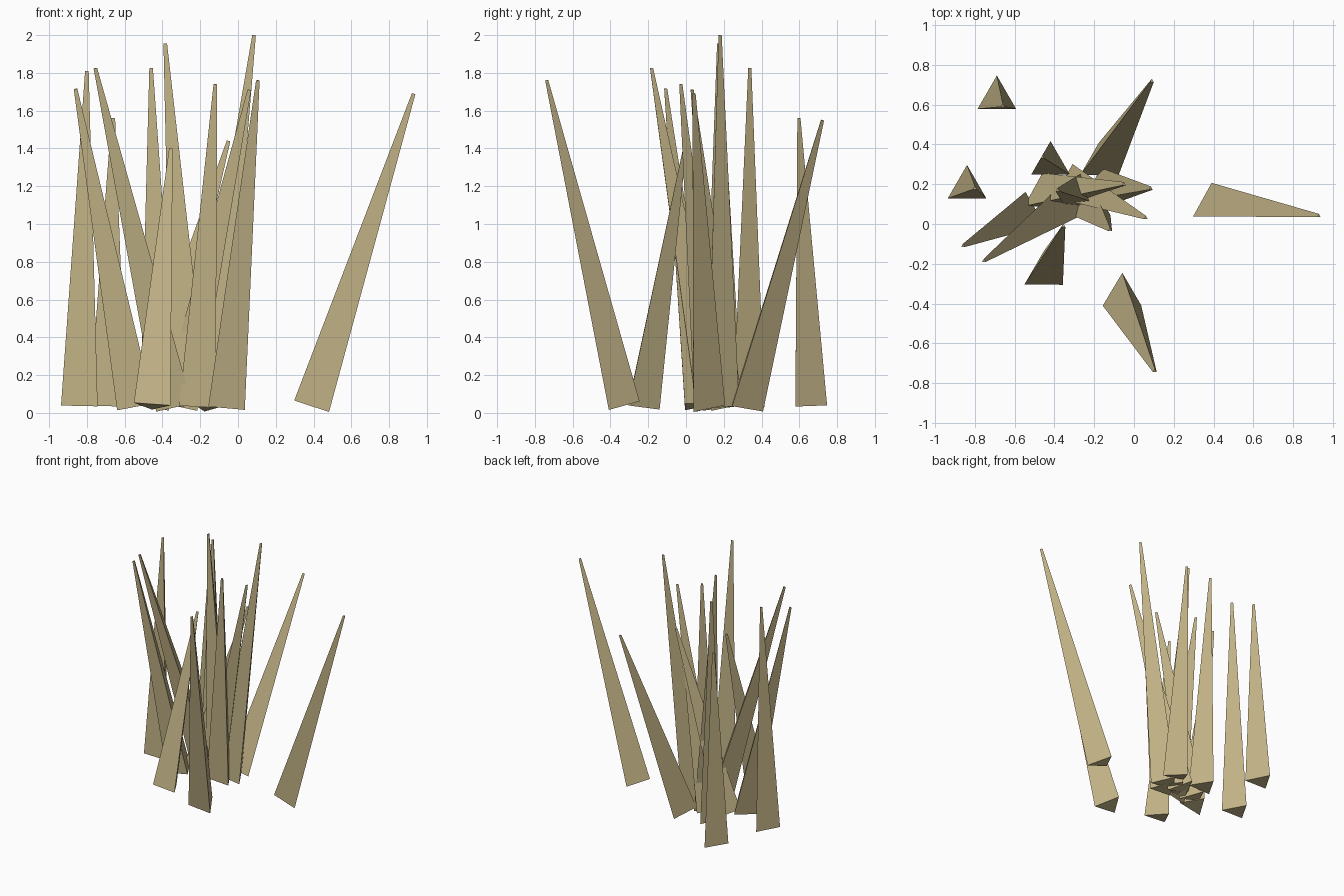
import bpy
import bmesh
from mathutils import Matrix, Vector

cube = bpy.data.objects.get("Cube")
if cube:
    bpy.data.objects.remove(cube)

# Dry straw colour
straw = bpy.data.materials.new("dry_straw")
straw.use_nodes = True
colour = (0.54, 0.45, 0.24, 1)
straw.diffuse_color = colour
straw.node_tree.nodes["Principled BSDF"].inputs["Base Color"].default_value = colour

BASE_RADIUS = 0.112
TIP_RADIUS = 0.011
BASE_HEIGHT = 0.037


def add_blade(name, base, tip):
    """Three-sided tapering blade, leaning from its base centre to its tip."""
    start = Vector((*base, BASE_HEIGHT))
    axis = Vector(tip) - start
    turn = Vector((0, 0, 1)).rotation_difference(axis).to_matrix().to_4x4()
    lift = Matrix.Translation((0, 0, axis.length / 2))
    bm = bmesh.new()
    bmesh.ops.create_cone(bm, cap_ends=True, segments=3, radius1=BASE_RADIUS,
                          radius2=TIP_RADIUS, depth=axis.length, matrix=lift)
    mesh = bpy.data.meshes.new(name)
    bm.to_mesh(mesh)
    bm.free()
    mesh.materials.append(straw)
    blade = bpy.data.objects.new(name, mesh)
    blade.matrix_world = Matrix.Translation(start) @ turn
    bpy.context.collection.objects.link(blade)


# Base centre and tip of each blade
blades = [
    # Outlying blades
    ((-0.84, 0.185), (-0.80, 0.18, 1.81)),
    ((-0.69, 0.635), (-0.66, 0.595, 1.56)),
    ((-0.455, -0.25), (-0.355, -0.01, 1.40)),
    ((-0.06, -0.355), (0.105, -0.74, 1.76)),
    ((0.39, 0.095), (0.93, 0.04, 1.69)),
    # Central clump
    ((-0.545, 0.05), (-0.86, -0.11, 1.715)),
    ((-0.34, 0.11), (-0.755, -0.185, 1.825)),
    ((-0.42, 0.305), (-0.46, 0.335, 1.825)),
    ((-0.255, 0.15), (-0.385, 0.17, 1.955)),
    ((-0.215, 0.10), (-0.12, -0.03, 1.74)),
    ((-0.46, 0.145), (-0.05, 0.20, 1.44)),
    ((-0.31, 0.19), (0.06, 0.03, 1.71)),
    ((-0.165, 0.17), (0.085, 0.178, 2.0)),
    ((-0.175, 0.30), (0.09, 0.72, 1.55)),
]
for number, (base, tip) in enumerate(blades, 1):
    add_blade(f"grass_blade_{number}", base, tip)
